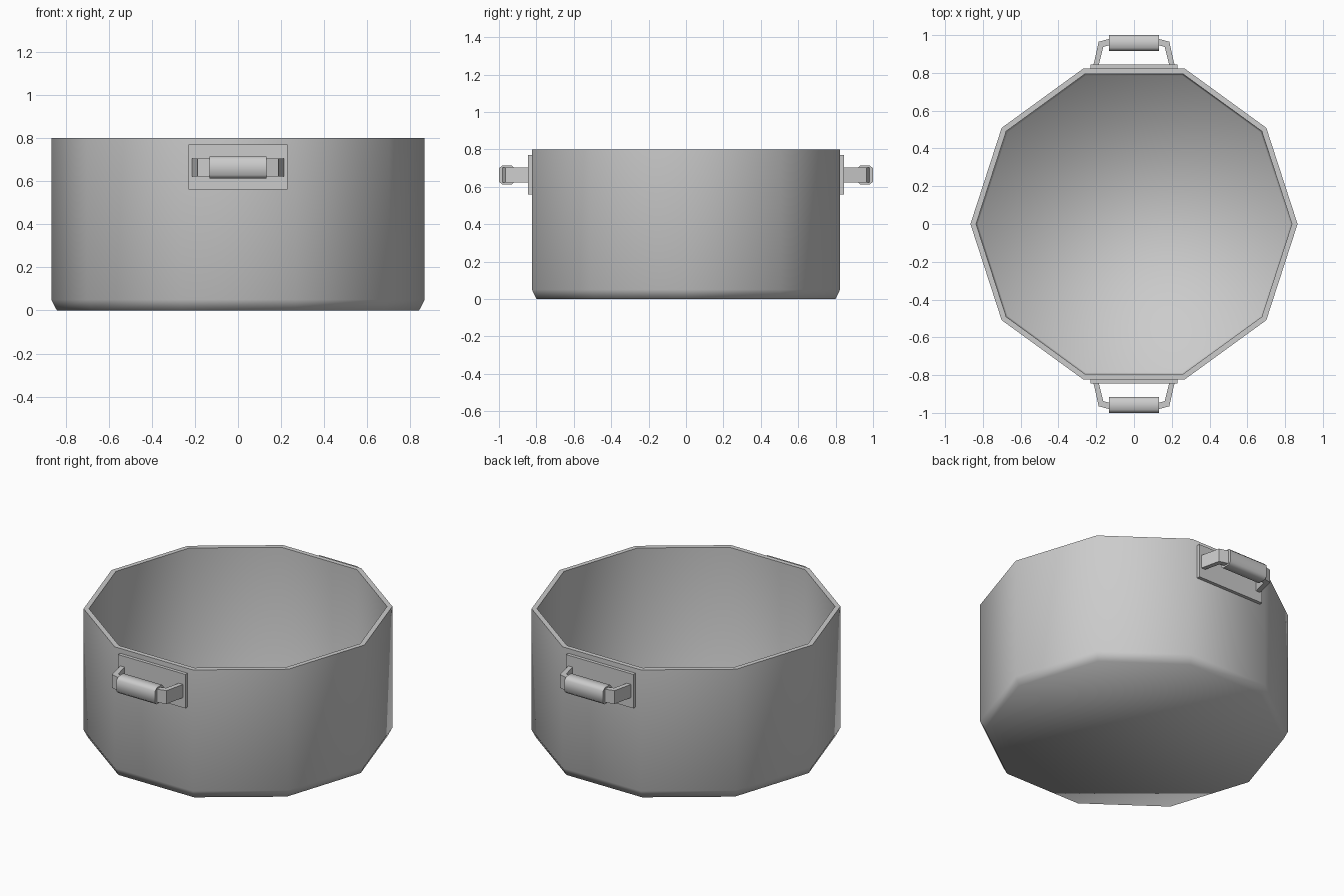
import bpy
import bmesh
from math import cos, sin, pi, radians
from mathutils import Matrix, Vector

cube = bpy.data.objects.get("Cube")
if cube:
    bpy.data.objects.remove(cube, do_unlink=True)

grey = bpy.data.materials.new("grey metal")
grey.use_nodes = True
colour = (0.6, 0.6, 0.6, 1)
grey.diffuse_color = colour
grey.node_tree.nodes["Principled BSDF"].inputs["Base Color"].default_value = colour


def finish(bm, name, sharp_angle):
    """Smooth the faces, keep steep edges sharp, and link the object."""
    bmesh.ops.recalc_face_normals(bm, faces=bm.faces[:])
    for face in bm.faces:
        face.smooth = True
    for edge in bm.edges:
        edge.smooth = edge.smooth and edge.calc_face_angle(0) < radians(sharp_angle)
    mesh = bpy.data.meshes.new(name)
    bm.to_mesh(mesh)
    bm.free()
    mesh.materials.append(grey)
    obj = bpy.data.objects.new(name, mesh)
    bpy.context.collection.objects.link(obj)
    return obj


def prism(name, outline, to_point, start, end, sharp_angle, turn):
    """Extrude an outline between two depths, then turn it about z."""
    bm = bmesh.new()
    rings = [[bm.verts.new(to_point(a, b, d)) for a, b in outline] for d in (start, end)]
    for ring in rings:
        bm.faces.new(ring)
    n = len(outline)
    for i in range(n):
        j = (i + 1) % n
        bm.faces.new((rings[0][i], rings[0][j], rings[1][j], rings[1][i]))
    bmesh.ops.transform(bm, matrix=Matrix.Rotation(turn, 4, "Z"), verts=bm.verts[:])
    return finish(bm, name, sharp_angle)


# Pot body: ten-sided shell from (radius, height) rings
SIDES = 10
profile = [(0.84, 0), (0.866, 0.05), (0.866, 0.8), (0.836, 0.8), (0.836, 0.055), (0.827, 0.03)]
bm = bmesh.new()
rings = [[bm.verts.new((r * cos(2 * pi * i / SIDES), r * sin(2 * pi * i / SIDES), z))
          for i in range(SIDES)] for r, z in profile]
for low, high in zip(rings, rings[1:]):
    for i in range(SIDES):
        j = (i + 1) % SIDES
        bm.faces.new((low[i], low[j], high[j], high[i]))
bm.faces.new(rings[0])
bm.faces.new(rings[-1])
# Only the rim edges are crisp
for ring in rings[2:4]:
    for i in range(SIDES):
        bm.edges.get((ring[i], ring[(i + 1) % SIDES])).smooth = False
finish(bm, "pot_body", 180)

# Handles: plate, two bent straps and a grip, on the back and the front
plate = [(-0.23, 0.56), (0.23, 0.56), (0.23, 0.77), (-0.23, 0.77)]
strap = [(0.215, 0.84), (0.187, 0.965), (0.12, 0.983), (0.12, 0.95),
         (0.163, 0.937), (0.187, 0.84)]
grip = [(sy * y, sz * z) for sy, sz, pts in (
    (1, 1, ((0.042, 0.035), (0.025, 0.051))), (-1, 1, ((0.025, 0.051), (0.042, 0.035))),
    (-1, -1, ((0.042, 0.035), (0.025, 0.051))), (1, -1, ((0.025, 0.051), (0.042, 0.035))))
    for y, z in pts]

for side, turn in (("back", 0), ("front", pi)):
    prism(side + "_handle_plate", plate, lambda x, z, y: Vector((x, y, z)),
          0.815, 0.844, 30, turn)
    for hand, s in (("inner_end", 1), ("outer_end", -1)):
        prism(f"{side}_handle_strap_{hand}", strap,
              lambda x, y, z: Vector((s * x, y, z)), 0.622, 0.704, 30, turn)
    prism(side + "_handle_grip", grip,
          lambda y, z, x: Vector((x, 0.958 + y, 0.663 + z)), -0.132, 0.132, 60, turn)
